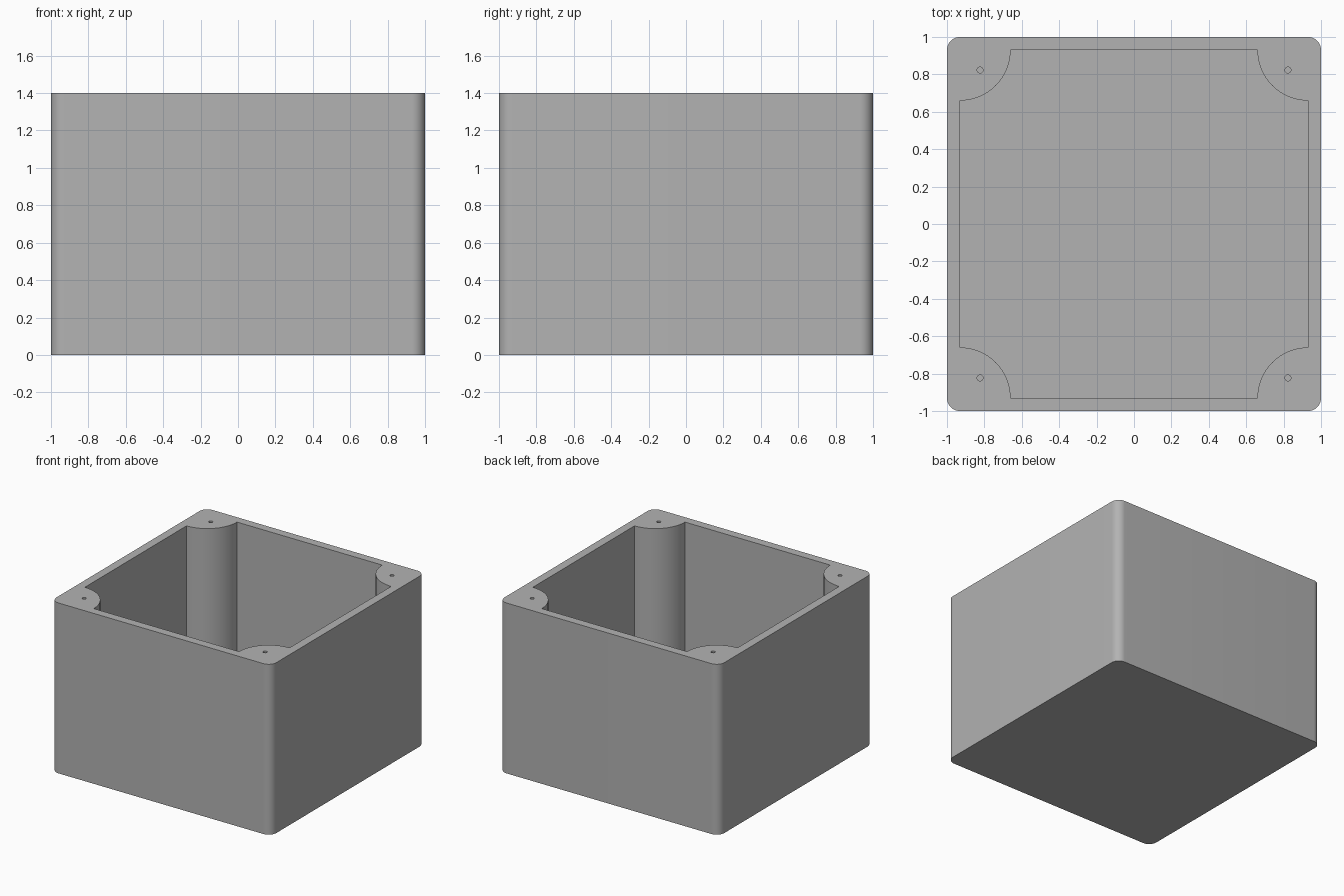
import bpy, bmesh, math

if "Cube" in bpy.data.objects:
    bpy.data.objects.remove(bpy.data.objects["Cube"])

HEIGHT, FLOOR = 1.40, 0.07
INNER, BOSS_R, CORNER_R = 0.93, 0.27, 0.07
HOLE_POS, HOLE_R, HOLE_DEPTH = 0.823, 0.016, 0.4


def arc(cx, cy, r, start, end, steps):
    return [(cx + r * math.cos(math.radians(start + (end - start) * i / steps)),
             cy + r * math.sin(math.radians(start + (end - start) * i / steps)))
            for i in range(steps + 1)]


def four_corners(corner):
    """Repeat a corner profile counter-clockwise around the centre."""
    pts = []
    for x_axis, y_axis in ((1, 0), (0, 1), (-1, 0), (0, -1)):
        pts += [(x * x_axis - y * y_axis, x * y_axis + y * x_axis) for x, y in corner]
    return pts


def prism(name, profile, z0, z1):
    bm = bmesh.new()
    base = bm.faces.new([bm.verts.new((x, y, z0)) for x, y in profile])
    top = bmesh.ops.extrude_face_region(bm, geom=[base])["geom"]
    bmesh.ops.translate(bm, vec=(0, 0, z1 - z0),
                        verts=[v for v in top if isinstance(v, bmesh.types.BMVert)])
    bmesh.ops.recalc_face_normals(bm, faces=bm.faces)
    mesh = bpy.data.meshes.new(name)
    bm.to_mesh(mesh)
    bm.free()
    obj = bpy.data.objects.new(name, mesh)
    bpy.context.collection.objects.link(obj)
    return obj


# Rounded square enclosure
c = 1 - CORNER_R
box = prism("enclosure", four_corners(arc(c, c, CORNER_R, 0, 90, 12)), 0, HEIGHT)
grey = bpy.data.materials.new("grey")
grey.diffuse_color = (0.45, 0.45, 0.45, 1)
grey.use_nodes = True
grey.node_tree.nodes["Principled BSDF"].inputs["Base Color"].default_value = grey.diffuse_color
box.data.materials.append(grey)

# Open cavity that leaves a round screw post in each corner
cutters = [prism("cavity_cutter",
                 four_corners(arc(INNER, INNER, BOSS_R, 270, 180, 24)), FLOOR, HEIGHT + 0.1)]

# Blind screw holes in the posts
for sx in (-1, 1):
    for sy in (-1, 1):
        ring = arc(sx * HOLE_POS, sy * HOLE_POS, HOLE_R, 0, 360, 20)[:-1]
        cutters.append(prism("screw_hole_cutter", ring, HEIGHT - HOLE_DEPTH, HEIGHT + 0.1))

for cutter in cutters:
    mod = box.modifiers.new(cutter.name, 'BOOLEAN')
    mod.operation, mod.solver, mod.object = 'DIFFERENCE', 'EXACT', cutter

# Bake the cuts and discard the cutters
bpy.context.view_layer.update()
box.data = bpy.data.meshes.new_from_object(
    box.evaluated_get(bpy.context.evaluated_depsgraph_get()))
box.modifiers.clear()
for cutter in cutters:
    bpy.data.objects.remove(cutter)

# Smooth the rounded surfaces and keep the rims crisp
bpy.context.view_layer.objects.active = box
box.select_set(True)
bpy.ops.object.shade_smooth_by_angle(angle=math.radians(30))
